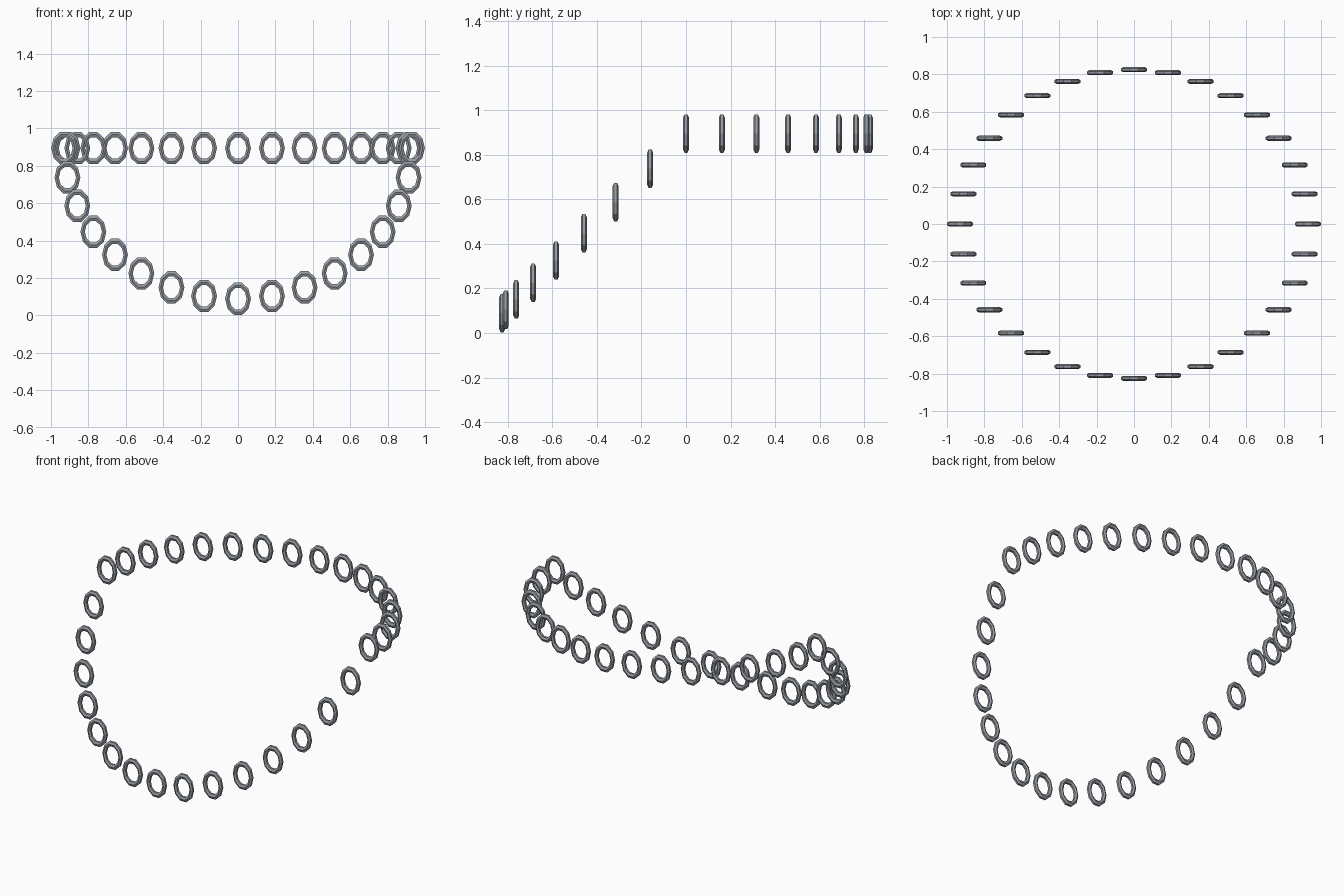
import bpy, bmesh, math

if "Cube" in bpy.data.objects:
    bpy.data.objects.remove(bpy.data.objects["Cube"])

COUNT = 32                  # links around the chain
RX, RY = 0.93, 0.825        # half axes of the loop
TOP_Z, SLOPE = 0.895, 0.977 # back half is level, front half hangs down
RING_R, WIRE_R, STRETCH = 0.0575, 0.0135, 1.31
MAJOR, MINOR = 10, 6

steel = bpy.data.materials.new("grey steel")
steel.diffuse_color = (0.31, 0.335, 0.37, 1)
steel.use_nodes = True
steel.node_tree.nodes["Principled BSDF"].inputs["Base Color"].default_value = steel.diffuse_color


def link_mesh():
    """Faceted upright oval ring facing the front."""
    bm = bmesh.new()
    rows = []
    for i in range(MAJOR):
        a = 2 * math.pi * i / MAJOR
        row = []
        for j in range(MINOR):
            b = 2 * math.pi * (j + 0.5) / MINOR
            r = RING_R + WIRE_R * math.cos(b)
            row.append(bm.verts.new((r * math.cos(a), WIRE_R * math.sin(b),
                                     r * math.sin(a) * STRETCH)))
        rows.append(row)
    for i in range(MAJOR):
        p, q = rows[i], rows[(i + 1) % MAJOR]
        for j in range(MINOR):
            k = (j + 1) % MINOR
            bm.faces.new((p[j], q[j], q[k], p[k]))
    bmesh.ops.recalc_face_normals(bm, faces=bm.faces)
    me = bpy.data.meshes.new("chain_link")
    bm.to_mesh(me)
    bm.free()
    me.materials.append(steel)
    return me


# chain links along the draped oval
mesh = link_mesh()
for n in range(COUNT):
    t = 2 * math.pi * n / COUNT
    x, y = RX * math.cos(t), RY * math.sin(t)
    link = bpy.data.objects.new(f"chain_link_{n + 1:02d}", mesh)
    link.location = (x, y, TOP_Z + SLOPE * min(y, 0))
    bpy.context.collection.objects.link(link)
